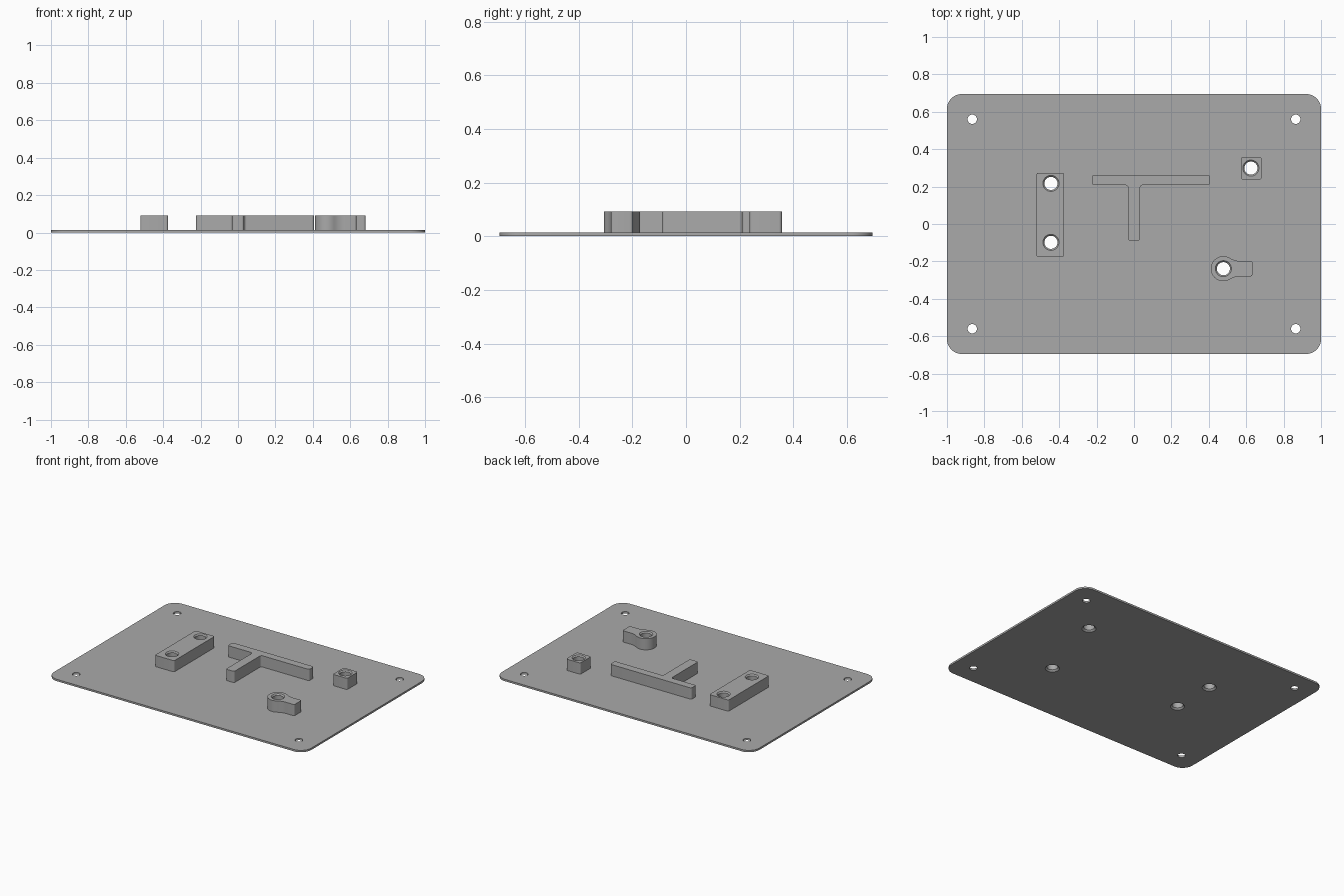
import bpy, bmesh, math
from mathutils import Vector

if "Cube" in bpy.data.objects:
    bpy.data.objects.remove(bpy.data.objects["Cube"])

PLATE_TOP, TOP = 0.013, 0.092

grey = bpy.data.materials.new("light grey")
grey.diffuse_color = (0.40, 0.40, 0.40, 1)
grey.use_nodes = True
grey.node_tree.nodes["Principled BSDF"].inputs["Base Color"].default_value = grey.diffuse_color


def to_object(name, bm):
    bmesh.ops.recalc_face_normals(bm, faces=bm.faces)
    me = bpy.data.meshes.new(name)
    bm.to_mesh(me)
    bm.free()
    me.materials.append(grey)
    ob = bpy.data.objects.new(name, me)
    bpy.context.collection.objects.link(ob)
    return ob


def arc(cx, cy, r, a0, a1, n):
    return [(cx + r * math.cos(a0 + (a1 - a0) * i / n),
             cy + r * math.sin(a0 + (a1 - a0) * i / n)) for i in range(n + 1)]


def rounded(points, radius, n=6):
    """Fillet every corner of a polygon, convex or concave (square corners)."""
    out = []
    for i, p in enumerate(points):
        p = Vector(p)
        u = (Vector(points[i - 1]) - p).normalized() * radius
        v = (Vector(points[(i + 1) % len(points)]) - p).normalized() * radius
        for k in range(n + 1):
            a = math.pi / 2 * k / n
            out.append(tuple(p + u * (1 - math.sin(a)) + v * (1 - math.cos(a))))
    return out


def rect(x0, y0, x1, y1):
    return [(x0, y0), (x1, y0), (x1, y1), (x0, y1)]


def extrude(name, outline, z0, z1):
    bm = bmesh.new()
    face = bm.faces.new([bm.verts.new((x, y, z0)) for x, y in outline])
    top = bmesh.ops.extrude_face_region(bm, geom=[face])["geom"]
    bmesh.ops.translate(bm, vec=(0, 0, z1 - z0),
                        verts=[g for g in top if isinstance(g, bmesh.types.BMVert)])
    return to_object(name, bm)


def lathe_cutter(name, spots, profile, n=40):
    """Closed turned solids, one at each spot, from (radius, z) pairs."""
    bm = bmesh.new()
    for cx, cy in spots:
        rings = [[bm.verts.new((cx + r * math.cos(2 * math.pi * i / n),
                                cy + r * math.sin(2 * math.pi * i / n), z))
                  for i in range(n)] for r, z in profile]
        for a, b in zip(rings, rings[1:]):
            for i in range(n):
                j = (i + 1) % n
                bm.faces.new((a[i], a[j], b[j], b[i]))
        bm.faces.new(rings[0])
        bm.faces.new(rings[-1])
    ob = to_object(name, bm)
    ob.hide_render = True
    return ob


# Base plate and raised blocks
plate = extrude("base_plate", rounded(rect(-1, -0.695, 1, 0.695), 0.08, 10), 0, PLATE_TOP)
long_block = extrude("two_hole_block", rounded(rect(-0.522, -0.177, -0.373, 0.274), 0.012),
                     PLATE_TOP, TOP)
small_block = extrude("single_hole_block", rounded(rect(0.571, 0.237, 0.682, 0.358), 0.012),
                      PLATE_TOP, TOP)
tee = [(-0.225, 0.208), (-0.032, 0.208), (-0.032, -0.09), (0.033, -0.09),
       (0.033, 0.208), (0.407, 0.208), (0.407, 0.262), (-0.225, 0.262)]
tee_rib = extrude("tee_rib", rounded(tee, 0.014), PLATE_TOP, TOP)

# Round boss whose side flows into a short tab
bx, by, R, half, f, end = 0.478, -0.239, 0.067, 0.041, 0.10, 0.155
fx = math.sqrt((R + f) ** 2 - (half + f) ** 2)
t = math.atan2(half + f, fx)
upper = arc(end - 0.01, half - 0.01, 0.01, 0, math.pi / 2, 5)
upper += arc(fx, half + f, f, -math.pi / 2, t - math.pi, 8)
upper += arc(0, 0, R, t, math.pi, 20)[1:]
outline = upper + [(x, -y) for x, y in reversed(upper[:-1])]
boss = extrude("tabbed_boss", [(bx + x, by + y) for x, y in outline], PLATE_TOP, TOP)

# Bores chamfered at both ends, and plain corner holes
bores = lathe_cutter("bore_cutter",
                     [(-0.444, 0.217), (-0.444, -0.098), (0.625, 0.299), (bx, by)],
                     [(0.0475, -0.002), (0.035, 0.0105), (0.035, TOP - 0.008),
                      (0.045, TOP + 0.002)])
corners = lathe_cutter("corner_hole_cutter",
                       [(sx * 0.865, sy * 0.56) for sx in (-1, 1) for sy in (-1, 1)],
                       [(0.025, -0.05), (0.025, 0.05)])


def cut(ob, cutter):
    mod = ob.modifiers.new("holes", 'BOOLEAN')
    mod.operation, mod.solver, mod.object = 'DIFFERENCE', 'EXACT', cutter
    bpy.context.view_layer.objects.active = ob
    bpy.ops.object.modifier_apply(modifier=mod.name)


for ob in (plate, long_block, small_block, boss):
    cut(ob, bores)
cut(plate, corners)
for cutter in (bores, corners):
    bpy.data.objects.remove(cutter)

# Smooth the round sides, keep the edges sharp
bpy.ops.object.select_all(action='DESELECT')
for ob in (plate, long_block, small_block, boss, tee_rib):
    ob.select_set(True)
bpy.context.view_layer.objects.active = plate
bpy.ops.object.shade_smooth_by_angle(angle=math.radians(30))
